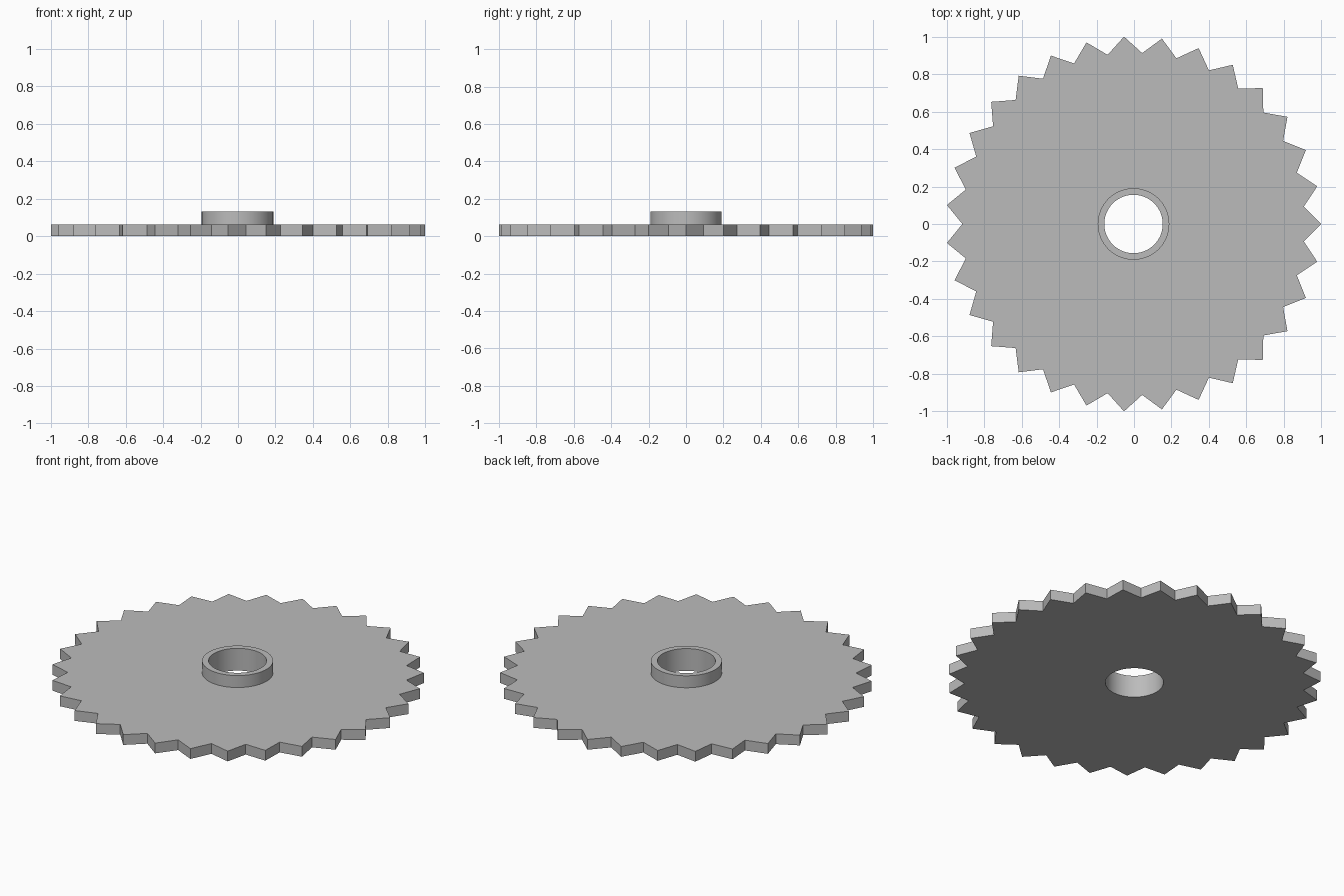
import bpy, bmesh
from math import cos, sin, pi, radians

if "Cube" in bpy.data.objects:
    bpy.data.objects.remove(bpy.data.objects["Cube"], do_unlink=True)

TEETH = 31
SIDES = TEETH * 2
TIP = 1.0013                                   # tooth tip radius
ROOT = TIP / (cos(pi / TEETH) + sin(pi / TEETH))  # root radius for right-angled teeth
HUB, BORE = 0.191, 0.156
PLATE_TOP, HUB_TOP = 0.061, 0.132
SHIFT = -0.0026                                # an odd tooth count offsets the axis

steel = bpy.data.materials.new("grey_steel")
steel.use_nodes = True
grey = (0.5, 0.5, 0.5, 1)
steel.diffuse_color = grey
steel.node_tree.nodes["Principled BSDF"].inputs["Base Color"].default_value = grey


def ring(name, outer_radius, inner_radius, height):
    """Closed ring standing on the ground; outer_radius maps a step to a radius."""
    bm = bmesh.new()

    def loop(radius, z):
        return [bm.verts.new((radius(i) * cos(2 * pi * i / SIDES),
                              radius(i) * sin(2 * pi * i / SIDES), z))
                for i in range(SIDES)]

    def inner(i):
        return inner_radius

    loops = [loop(outer_radius, 0), loop(outer_radius, height),
             loop(inner, height), loop(inner, 0)]
    for a, b in zip(loops, loops[1:] + loops[:1]):
        for i in range(SIDES):
            j = (i + 1) % SIDES
            bm.faces.new((a[i], a[j], b[j], b[i]))
    bmesh.ops.recalc_face_normals(bm, faces=bm.faces)
    mesh = bpy.data.meshes.new(name)
    bm.to_mesh(mesh)
    bm.free()
    mesh.materials.append(steel)
    obj = bpy.data.objects.new(name, mesh)
    obj.location.x = SHIFT
    bpy.context.collection.objects.link(obj)
    return obj


# Toothed plate: tips and roots alternate
ring("toothed_plate", lambda i: ROOT if i % 2 else TIP, HUB, PLATE_TOP)

# Round hub with a through bore
hub = ring("hub", lambda i: HUB, BORE, HUB_TOP)
bpy.ops.object.select_all(action="DESELECT")
hub.select_set(True)
bpy.context.view_layer.objects.active = hub
bpy.ops.object.shade_smooth_by_angle(angle=radians(30))
